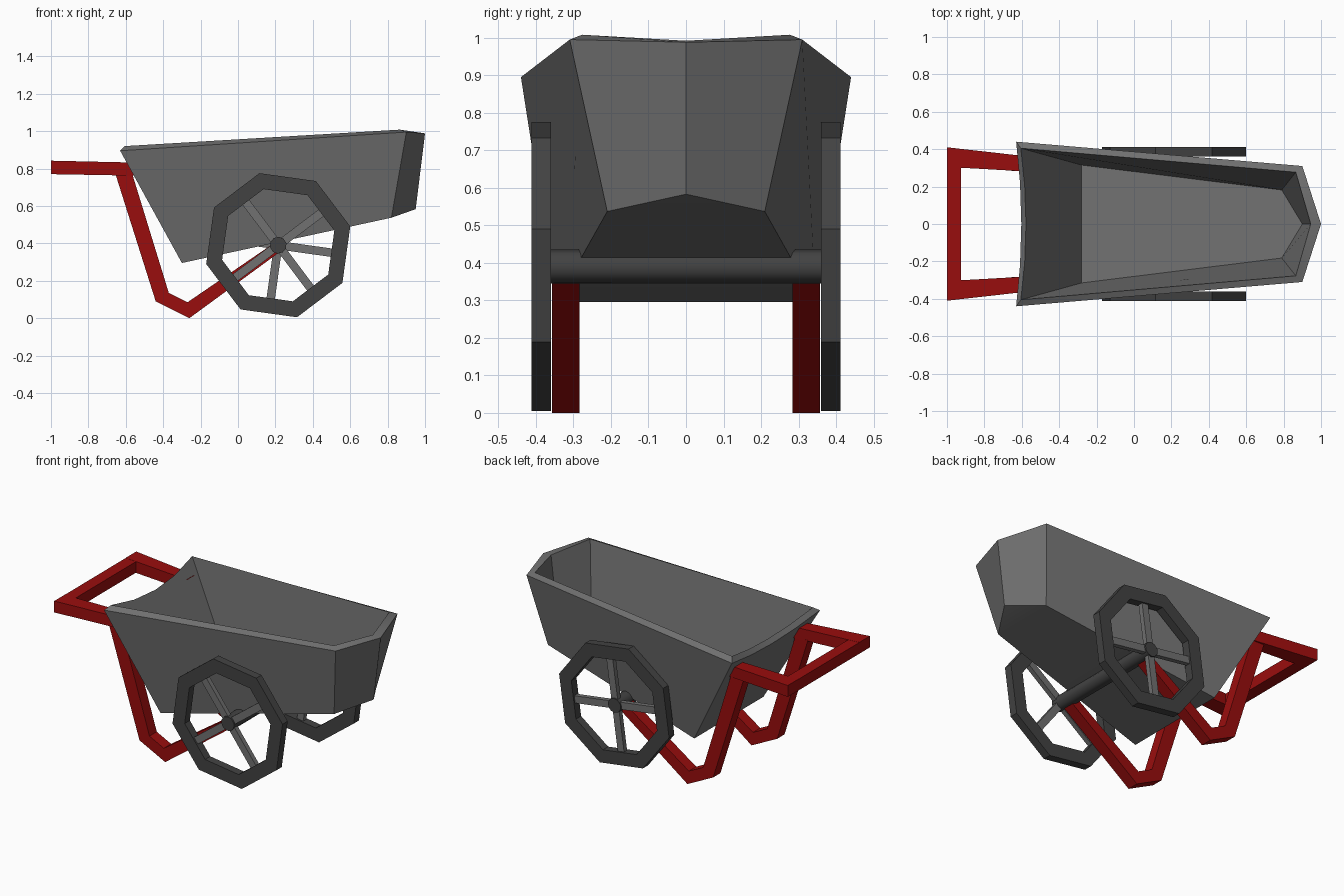
import bpy, bmesh, math
from mathutils import Matrix, Vector

if "Cube" in bpy.data.objects:
    bpy.data.objects.remove(bpy.data.objects["Cube"])


def material(name, col):
    m = bpy.data.materials.new(name)
    m.diffuse_color = (*col, 1)
    m.use_nodes = True
    m.node_tree.nodes["Principled BSDF"].inputs["Base Color"].default_value = m.diffuse_color
    return m


TUB = material("grey metal", (0.165, 0.165, 0.165))
TYRE = material("dark rubber", (0.055, 0.055, 0.055))
RED = material("red paint", (0.32, 0.004, 0.004))


def finish(bm, name, mat, smooth=0):
    bmesh.ops.recalc_face_normals(bm, faces=bm.faces)
    for f in bm.faces:
        f.smooth = smooth > 0
    for e in bm.edges:
        e.smooth = e.calc_face_angle(3.0) < math.radians(smooth)
    me = bpy.data.meshes.new(name)
    bm.to_mesh(me)
    bm.free()
    me.materials.append(mat)
    ob = bpy.data.objects.new(name, me)
    bpy.context.collection.objects.link(ob)
    return ob


def bridge(bm, a, b):
    n = len(a)
    for i in range(n):
        bm.faces.new((a[i], a[(i + 1) % n], b[(i + 1) % n], b[i]))


def prism(name, mat, pts_a, pts_b, smooth=0):
    """Solid between two matching outlines."""
    bm = bmesh.new()
    a = [bm.verts.new(p) for p in pts_a]
    b = [bm.verts.new(p) for p in pts_b]
    bridge(bm, a, b)
    bm.faces.new(a)
    bm.faces.new(b)
    return finish(bm, name, mat, smooth)


# Tub: outer floor, outer rim, inner rim, inner floor loops; back edge dips in the middle
def loop(rear, corner, nose, dip):
    rear, corner, nose = Vector(rear), Vector(corner), Vector(nose)
    pts = []
    for t in (-1, -0.5, 0, 0.5, 1):
        k = 1 - t * t
        pts.append((rear.x + 0.55 * dip * k, rear.y * t, rear.z - dip * k))
    return pts + [tuple(corner), tuple(nose), (corner.x, -corner.y, corner.z)]


bm = bmesh.new()
loops = [[bm.verts.new(p) for p in loop(*a)] for a in (
    ((-0.30, 0.346, 0.295), (0.82, 0.21, 0.537), (0.95, 0, 0.583), 0),
    ((-0.63, 0.44, 0.895), (0.90, 0.31, 0.995), (1.00, 0, 0.988), 0.05),
    ((-0.605, 0.405, 0.92), (0.865, 0.277, 1.008), (0.945, 0, 0.992), 0.05),
    ((-0.28, 0.315, 0.33), (0.79, 0.182, 0.567), (0.90, 0, 0.605), 0))]
for a, b in zip(loops, loops[1:]):
    bridge(bm, a, b)
for end in (loops[0], loops[-1]):
    bm.faces.new(end[:6] + [end[7]])
    bm.faces.new(end[5:])
finish(bm, "tub", TUB, 40)

# Wheels, spokes and axle
CX, CZ = 0.215, 0.39


def circle(r, y, n=8, start=14.6):
    return [(CX + r * math.cos(math.radians(start) + i * math.tau / n), y,
             CZ + r * math.sin(math.radians(start) + i * math.tau / n)) for i in range(n)]


for s, side, first in ((-1, "front", 37), (1, "back", -8)):
    bm = bmesh.new()
    rings = [[bm.verts.new(p) for p in circle(r, s * y)]
             for r, y in ((0.398, 0.36), (0.398, 0.412), (0.31, 0.412), (0.31, 0.36))]
    for i in range(4):
        bridge(bm, rings[i], rings[(i + 1) % 4])
    finish(bm, side + "_wheel", TYRE)

    bm = bmesh.new()
    for k in range(4):
        ang = math.radians(first + 90 * k)
        mat = (Matrix.Translation((CX, s * 0.386, CZ)) @ Matrix.Rotation(-ang, 4, 'Y')
               @ Matrix.Translation((0.16, 0, 0)) @ Matrix.Diagonal((0.32, 0.03, 0.045, 1)))
        bmesh.ops.create_cube(bm, size=1, matrix=mat)
    finish(bm, side + "_spokes", TUB)

prism("axle", TYRE, circle(0.045, -0.41, 10), circle(0.045, 0.41, 10), 40)

# Red frame: bent legs and splayed handles on both sides, joined by a grip
LEG = [(-0.655, 0.77), (-0.44, 0.09), (-0.26, 0.0), (0.225, 0.355),
       (0.205, 0.41), (-0.27, 0.085), (-0.37, 0.135), (-0.565, 0.77)]


def section(x, y0, y1, z0, z1):
    return [(x, y0, z0), (x, y1, z0), (x, y1, z1), (x, y0, z1)]


for s, side in ((-1, "front"), (1, "back")):
    prism(side + "_leg", RED, [(x, s * 0.284, z) for x, z in LEG],
          [(x, s * 0.357, z) for x, z in LEG])
    prism(side + "_handle", RED, section(-1.0, s * 0.305, s * 0.41, 0.77, 0.842),
          section(-0.555, s * 0.28, s * 0.36, 0.762, 0.832))
prism("grip", RED, [(x, -0.32, z) for x, z in ((-1, .77), (-.925, .77), (-.925, .84), (-1, .841))],
      [(x, 0.32, z) for x, z in ((-1, .77), (-.925, .77), (-.925, .84), (-1, .841))])
